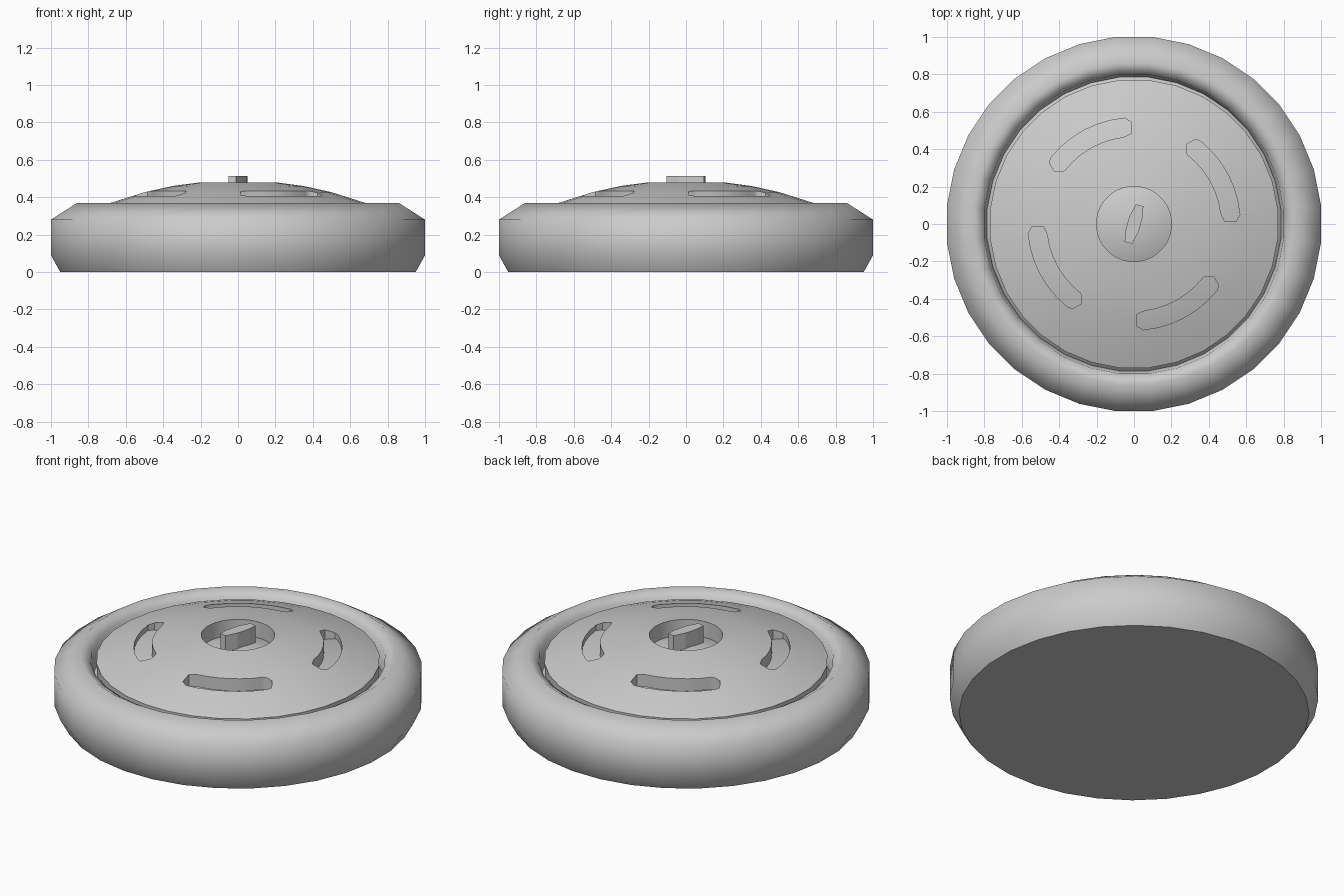
import bpy, bmesh, math

if "Cube" in bpy.data.objects:
    bpy.data.objects.remove(bpy.data.objects["Cube"])

SIDES = 32


def finish(name, bm, angle=None):
    mesh = bpy.data.meshes.new(name)
    bm.to_mesh(mesh)
    bm.free()
    obj = bpy.data.objects.new(name, mesh)
    bpy.context.collection.objects.link(obj)
    if angle:
        smooth(obj, angle)
    return obj


def smooth(obj, angle):
    bpy.ops.object.select_all(action='DESELECT')
    obj.select_set(True)
    bpy.context.view_layer.objects.active = obj
    bpy.ops.object.shade_smooth_by_angle(angle=math.radians(angle))


def lathe(name, profile, closed=False, angle=None):
    bm = bmesh.new()
    fit = 1 / math.cos(math.pi / SIDES)
    rings = []
    for i in range(SIDES):
        a = (i + 0.5) * 2 * math.pi / SIDES
        rings.append([bm.verts.new((r * fit * math.cos(a), r * fit * math.sin(a), z))
                      for r, z in profile])
    n = len(profile)
    for i in range(SIDES):
        p, q = rings[i], rings[(i + 1) % SIDES]
        for j in range(n if closed else n - 1):
            k = (j + 1) % n
            bm.faces.new((p[j], q[j], q[k], p[k]))
    bmesh.ops.remove_doubles(bm, verts=bm.verts, dist=1e-5)
    return finish(name, bm, angle)


def prism(bm, outline, z0, z1):
    low = [bm.verts.new((x, y, z0)) for x, y in outline]
    top = [bm.verts.new((x, y, z1)) for x, y in outline]
    bm.faces.new(low[::-1])
    bm.faces.new(top)
    for i in range(len(low)):
        k = (i + 1) % len(low)
        bm.faces.new((low[i], low[k], top[k], top[i]))


# Flat underside, rounded outer rim and the recessed inner floor
lathe("base", [(0, 0), (0.95, 0)])
lathe("outer_rim", [(0.95, 0), (1.0, 0.09), (1.0, 0.28), (0.86, 0.37),
                    (0.80, 0.335), (0.785, 0.22)], angle=80)
lathe("inner_floor", [(0.785, 0.22), (0.755, 0.25), (0.62, 0.38), (0.30, 0.34),
                      (0.20, 0.385), (0.12, 0.41), (0, 0.425)], angle=60)

# Domed cover with a round hole in the centre
cover = lathe("cover", [(0.765, 0.23), (0.77, 0.335), (0.68, 0.37), (0.50, 0.427),
                        (0.35, 0.46), (0.20, 0.48), (0.20, 0.36), (0.42, 0.34),
                        (0.60, 0.32)], closed=True)

# Four curved slots cut through the cover
bm = bmesh.new()
for s in range(4):
    arc = [(0.485, 1.5), (0.545, 1.5)]
    arc += [(0.568, 5 + 46 * t / 6) for t in range(7)]
    arc += [(0.56, 54), (0.51, 56.5), (0.475, 54)]
    arc += [(0.468, 52 - 45 * t / 6) for t in range(7)]
    pts = [(r * math.cos(math.radians(d + 90 * s)), r * math.sin(math.radians(d + 90 * s)))
           for r, d in arc]
    prism(bm, pts, 0.1, 0.7)
cutter = finish("slot_cutter", bm)
mod = cover.modifiers.new("slots", 'BOOLEAN')
mod.operation = 'DIFFERENCE'
mod.object = cutter
mod.solver = 'EXACT'
bpy.context.view_layer.objects.active = cover
cover.select_set(True)
bpy.ops.object.modifier_apply(modifier="slots")
bpy.data.objects.remove(cutter)
smooth(cover, 35)

# Small slanted grip in the centre
bm = bmesh.new()
half = [(-0.01, -0.105), (0.025, -0.04), (0.047, 0.04), (0.05, 0.095)]
prism(bm, half + [(-x, -y) for x, y in half], 0.38, 0.513)
finish("centre_grip", bm)
